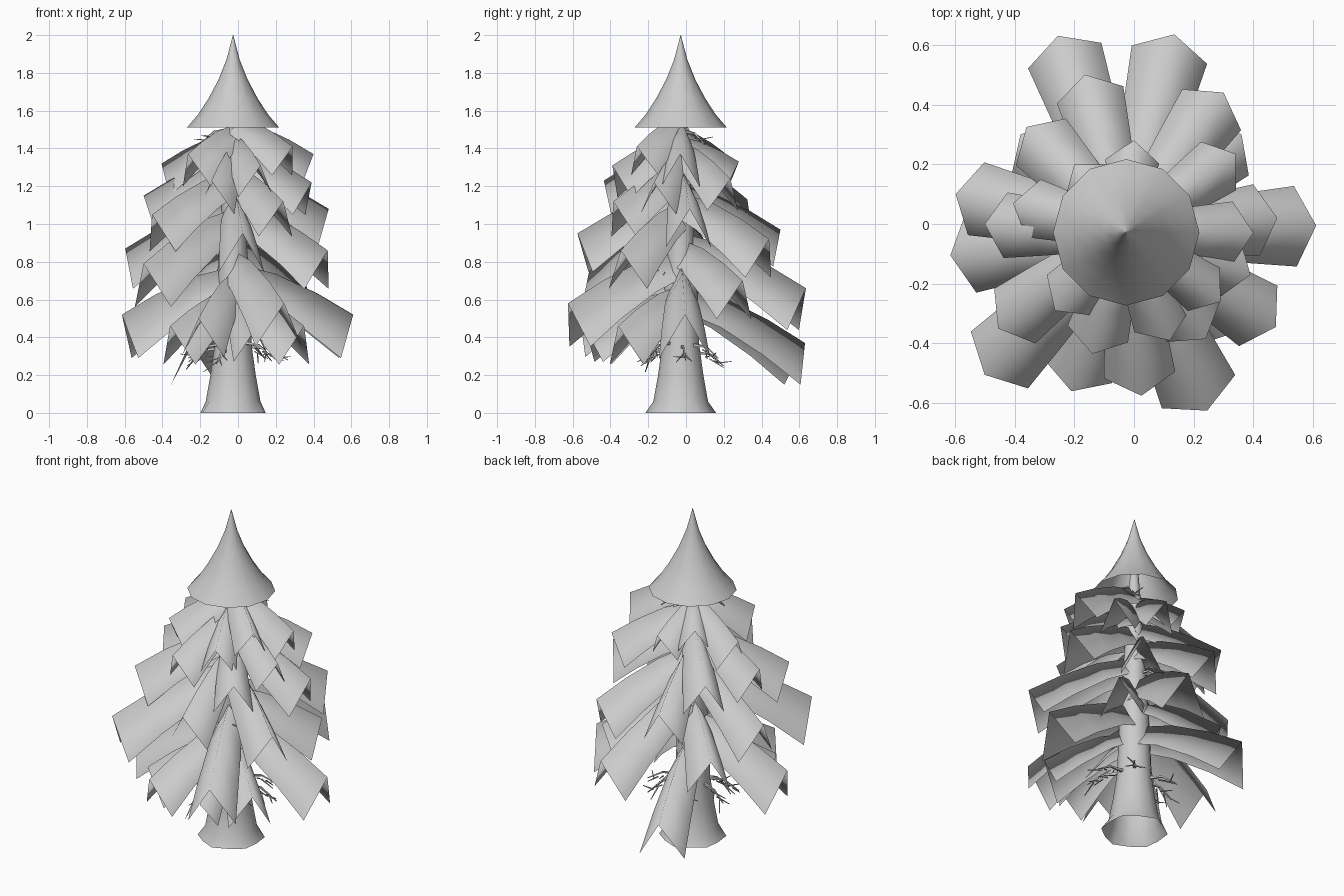
import bpy, math, random
from mathutils import Vector

if "Cube" in bpy.data.objects:
    bpy.data.objects.remove(bpy.data.objects["Cube"])

random.seed(4)
CX, CY = -0.026, -0.028   # trunk axis


def make(name, verts, faces, angle=60):
    me = bpy.data.meshes.new(name)
    me.from_pydata([tuple(v) for v in verts], [], faces)
    me.update()
    ob = bpy.data.objects.new(name, me)
    bpy.context.collection.objects.link(ob)
    bpy.ops.object.select_all(action='DESELECT')
    ob.select_set(True)
    bpy.context.view_layer.objects.active = ob
    bpy.ops.object.shade_smooth_by_angle(angle=math.radians(angle))
    return ob


def lathe(name, profile, n, wobble=0.0):
    """Open surface of revolution around the trunk axis, wobble only on the first ring."""
    verts, faces = [], []
    for j, (r, z) in enumerate(profile):
        for i in range(n):
            a = math.pi / 2 + 2 * math.pi * i / n
            k = r * (1 + (wobble * (-1) ** i if j == 0 else 0))
            verts.append((CX + k * math.cos(a), CY + k * math.sin(a), z))
    for j in range(len(profile) - 1):
        for i in range(n):
            i2 = (i + 1) % n
            faces.append((j * n + i, j * n + i2, (j + 1) * n + i2, (j + 1) * n + i))
    return make(name, verts, faces)


# trunk with flared foot
lathe("trunk", [(0.18, 0), (0.145, 0.06), (0.12, 0.2), (0.098, 0.36), (0.085, 0.7),
                (0.06, 1.1), (0.035, 1.5), (0.015, 1.75)], 12, 0.04)

# open pointed crown
lathe("crown", [(0.245, 1.51), (0.185, 1.58), (0.13, 1.665), (0.077, 1.765),
                (0.035, 1.87), (0.001, 2.0)], 12)


# drooping folded boughs: tip x, tip y, tip z, half width
boughs = [
    (-0.255, 0.63, 0.37, 0.13), (0.135, 0.635, 0.66, 0.13), (0.61, -0.005, 0.52, 0.135),
    (0.245, -0.625, 0.58, 0.135), (-0.21, -0.56, 0.50, 0.12), (-0.615, -0.105, 0.52, 0.135),
    (0.30, 0.44, 0.92, 0.12), (0.475, -0.345, 0.86, 0.12), (0.025, -0.575, 0.95, 0.12),
    (-0.50, -0.505, 0.79, 0.135), (-0.597, 0.10, 0.87, 0.125), (-0.165, 0.50, 0.97, 0.115),
    (0.48, 0.02, 1.08, 0.12), (0.24, -0.385, 1.12, 0.11), (-0.455, -0.35, 1.05, 0.115),
    (-0.36, 0.325, 1.13, 0.115), (-0.50, 0.0, 1.15, 0.11), (-0.14, -0.435, 1.23, 0.105),
    (0.39, -0.17, 1.22, 0.1), (0.34, 0.235, 1.24, 0.1), (0.0, 0.28, 1.33, 0.09),
    (0.40, -0.03, 1.37, 0.105), (0.12, -0.39, 1.31, 0.1), (-0.265, -0.29, 1.37, 0.1),
    (-0.405, 0.07, 1.32, 0.1), (0.29, -0.26, 1.41, 0.09), (-0.2, 0.2, 1.38, 0.09),
    # inner boughs hidden beneath the outer tiers
    (0.09, -0.53, 0.44, 0.1), (0.35, -0.36, 0.46, 0.12), (-0.36, -0.36, 0.46, 0.12),
    (0.36, 0.30, 0.70, 0.12), (-0.38, 0.30, 0.66, 0.12),
]


def bough(i, x, y, z, w):
    start = Vector((CX, CY, 0))
    d = Vector((x, y, 0)) - start
    length = d.length
    d.normalize()
    side = Vector((-d.y, d.x, 0))
    rise = 0.43 * length
    drop = 1.7 * w
    verts, faces = [], []
    for t in (0.0, 0.35, 0.7, 1.0):
        ridge = start + d * (length * t)
        ridge.z = z + rise * (1 - t ** 1.5)
        f = 0.42 + 0.58 * t ** 0.8
        back = d * (-0.07 * f)
        low = Vector((0, 0, -drop * (0.55 + 0.45 * t)))
        verts += [ridge - side * w * f + back + low, ridge, ridge + side * w * f + back + low]
    for j in range(3):
        for k in range(2):
            a = j * 3 + k
            faces.append((a, a + 3, a + 4, a + 1))
    make(f"bough_{i + 1}", verts, faces, 130)


for i, b in enumerate(boughs):
    bough(i, *b)


# bare dead twigs
twig_v, twig_f = [], []


def rod(p, q, r):
    ax = (q - p).normalized()
    u = ax.orthogonal().normalized()
    v = ax.cross(u)
    b = len(twig_v)
    for c, rad in ((p, r), (q, r * 0.45)):
        for k in range(4):
            a = k * math.pi / 2
            twig_v.append(c + (u * math.cos(a) + v * math.sin(a)) * rad)
    for k in range(4):
        k2 = (k + 1) % 4
        twig_f.append((b + k, b + k2, b + 4 + k2, b + 4 + k))
    twig_f.append((b + 4, b + 5, b + 6, b + 7))


def twig(deg, z, r0, length):
    a = math.radians(deg)
    d = Vector((math.cos(a), math.sin(a), 0))
    s = Vector((-d.y, d.x, 0))
    p = Vector((CX, CY, z)) + d * r0
    mid = p + d * length * 0.5 + Vector((0, 0, -0.01))
    end = p + d * length + Vector((0, 0, -0.07))
    rod(p, mid, 0.012)
    rod(mid, end, 0.007)
    for k in range(4):
        base = p.lerp(end, 0.35 + 0.15 * k)
        off = d * 0.05 + s * random.uniform(0.03, 0.07) * (-1) ** k
        rod(base, base + off + Vector((0, 0, random.uniform(-0.06, 0.02))), 0.005)


for deg, z, length in ((5, 0.35, 0.2), (50, 0.36, 0.17), (115, 0.32, 0.16), (170, 0.34, 0.15),
                       (205, 0.36, 0.17), (245, 0.33, 0.12), (320, 0.37, 0.17)):
    twig(deg, z, 0.09, length)
for deg, z in ((300, 0.8), (100, 1.0), (45, 1.49), (200, 1.5)):
    twig(deg, z, 0.03, 0.15)
make("dead_twigs", twig_v, twig_f)
